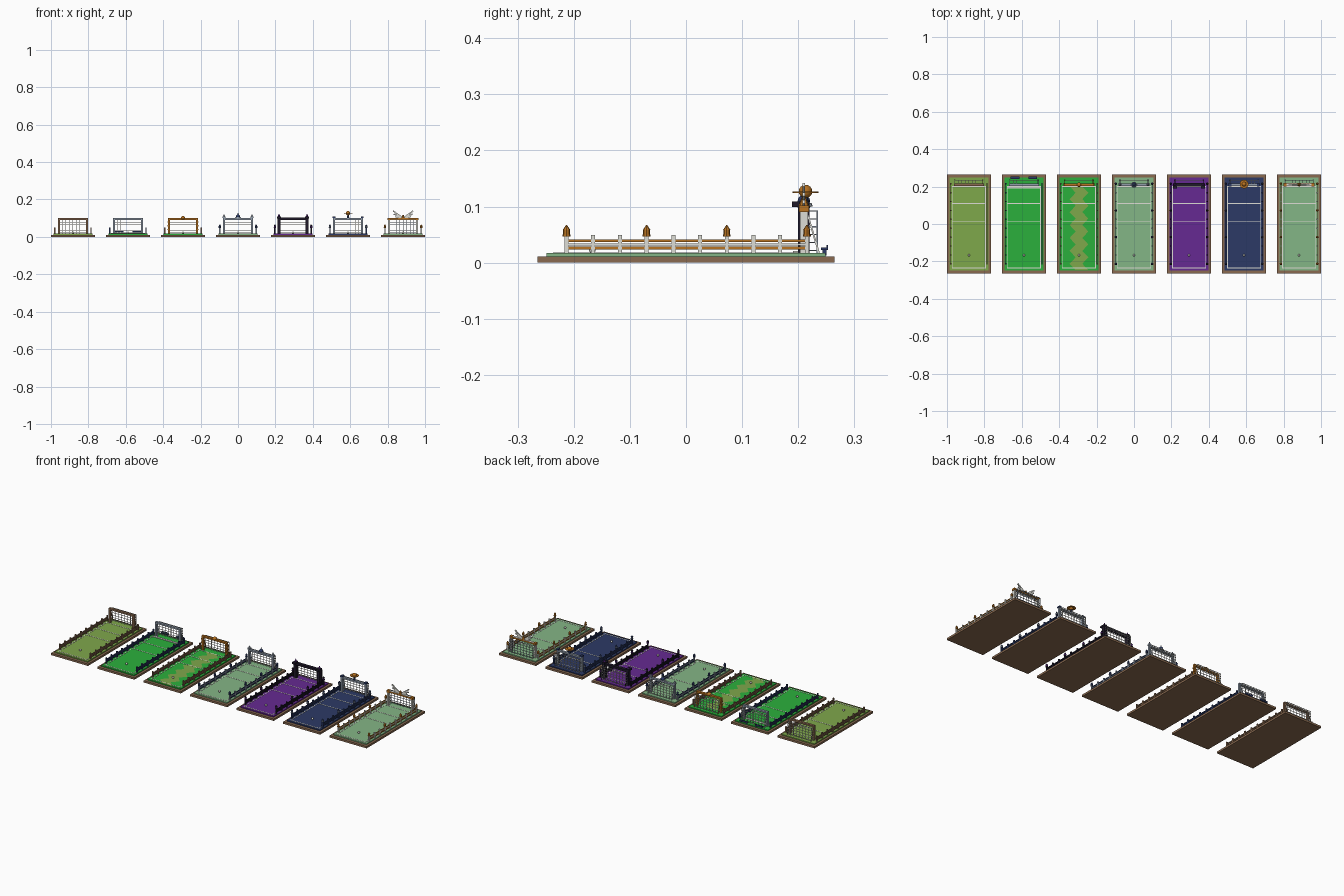
import bpy, bmesh, math
from mathutils import Matrix, Vector

if "Cube" in bpy.data.objects:
    bpy.data.objects.remove(bpy.data.objects["Cube"])

def lin(h):
    v = [int(h[i:i + 2], 16) / 255 for i in (0, 2, 4)]
    return [c / 12.92 if c <= 0.04045 else ((c + 0.055) / 1.055) ** 2.4 for c in v] + [1]

COL = dict(earth="8A6A50", light_green="7FA84B", bright_green="2BB03C", sage="84B686", purple="662A92",
           navy="2C3A66", orange="B87322", white="DEDED6", black="1E1828", steel="929DAB")
MATS = {}
for n, h in COL.items():
    m = bpy.data.materials.new(n)
    m.diffuse_color = lin(h)
    m.use_nodes = True
    m.node_tree.nodes["Principled BSDF"].inputs["Base Color"].default_value = m.diffuse_color
    MATS[n] = m

class Part:
    """Collects primitives into one object of one colour, offset by pitch centre x."""
    def __init__(self, name, mat, x0, smooth=False):
        self.name, self.mat, self.x0, self.smooth = name, mat, x0, smooth
        self.bm = bmesh.new()
    def box(self, x, y, z, sx, sy, sz, rot=None):
        M = Matrix.Translation((x, y, z)) @ (rot or Matrix()) @ Matrix.Diagonal((sx, sy, sz, 1))
        bmesh.ops.create_cube(self.bm, size=1, matrix=M)
        return self
    def beam(self, a, b, t):
        a, b = Vector(a), Vector(b)
        d = b - a
        c = (a + b) / 2
        return self.box(*c, t, t, d.length, d.to_track_quat('Z', 'Y').to_matrix().to_4x4())
    def cone(self, x, y, z0, z1, r0, r1, seg=8):
        bmesh.ops.create_cone(self.bm, cap_ends=True, segments=seg, radius1=r0, radius2=r1, depth=z1 - z0,
                              matrix=Matrix.Translation((x, y, (z0 + z1) / 2)))
        return self
    def ball(self, x, y, z, r, sz=1):
        bmesh.ops.create_uvsphere(self.bm, u_segments=14, v_segments=8, radius=r,
                                  matrix=Matrix.Translation((x, y, z)) @ Matrix.Diagonal((1, 1, sz, 1)))
        return self
    def done(self):
        me = bpy.data.meshes.new(self.name)
        bmesh.ops.recalc_face_normals(self.bm, faces=self.bm.faces)
        for f in self.bm.faces:
            f.smooth = self.smooth
        self.bm.to_mesh(me)
        self.bm.free()
        me.materials.append(MATS[self.mat])
        o = bpy.data.objects.new(self.name, me)
        o.location.x = self.x0
        bpy.context.collection.objects.link(o)
        return o

G = 0.017          # grass level
GY = 0.21          # goal line of the posts
HW = 0.075         # goal half width
FX = 0.097         # fence offset
posts_y = [-0.213 + i * 0.0476 for i in range(10)]

def pitch(i, x0, grass, goal, rail, post, lamp):
    n = f"pitch{i}_"
    Part(n + "base", "earth", x0).box(0, 0, 0.0055, 0.235, 0.53, 0.011).done()
    Part(n + "grass", grass, x0).box(0, 0, 0.014, 0.209, 0.498, 0.006).done()
    # painted lines
    p = Part(n + "lines", "white", x0)
    for y in (-0.235, 0.015, 0.11, 0.2):
        p.box(0, y, G + 0.0005, 0.182, 0.004, 0.001)
    for s in (-1, 1):
        p.box(s * 0.089, -0.0175, G + 0.0005, 0.004, 0.435, 0.001)
    p.done()
    Part(n + "ball", "white", x0, True).ball(0, -0.167, G + 0.006, 0.006).done()
    # side fences
    r, q = Part(n + "fence_rails", rail, x0), Part(n + "fence_posts", post, x0)
    for s in (-1, 1):
        for z, h in ((0.026, 0.005), (0.039, 0.004)):
            r.box(s * FX, 0, z, 0.004, 0.43, h)
        q.box(s * FX, 0, 0.0325, 0.003, 0.43, 0.004)
        for y in posts_y:
            q.box(s * FX, y, 0.033, 0.007, 0.007, 0.033)
    r.done()
    q.done()
    # fence lamps
    if lamp:
        a, b = Part(n + "lamp_bulbs", lamp, x0), Part(n + "lamp_poles", rail, x0)
        for s in (-1, 1):
            for y in posts_y[::3]:
                b.cone(s * FX, y, G, 0.049, 0.003, 0.003)
                b.cone(s * FX, y, 0.047, 0.05, 0.007, 0.007)
                a.cone(s * FX, y, 0.05, 0.058, 0.006, 0.006)
                b.cone(s * FX, y, 0.058, 0.067, 0.007, 0.001)
        a.done()
        b.done()
    # goal frame
    g = Part(n + "goal_frame", goal, x0)
    for s in (-1, 1):
        g.box(s * HW, GY, (G + 0.1) / 2, 0.01, 0.014, 0.1 - G)
        g.beam((s * HW, 0.217, 0.085), (s * HW, 0.237, G), 0.003)
    g.box(0, GY, 0.096, 0.16, 0.014, 0.009)
    g.done()
    # net: back grid, sides and top
    t, yb = Part(n + "goal_net", "white" if goal != "white" else "steel", x0), 0.234
    for k in range(9):
        x = -HW + k * HW / 4
        t.box(x, yb, (G + 0.092) / 2, 0.002, 0.002, 0.092 - G)
        t.box(x, 0.223, 0.092, 0.002, 0.022, 0.002)
    for k in range(6):
        z = 0.022 + k * 0.014
        t.box(0, yb, z, 2 * HW, 0.002, 0.002)
        for s in (-1, 1):
            t.box(s * HW, 0.225, z, 0.002, 0.02, 0.002)
    t.done()

XS = [(k - 3) * 0.2942 for k in range(7)]
SPEC = [("light_green", "earth", "earth", "earth", None),
        ("bright_green", "steel", "navy", "navy", None),
        ("bright_green", "orange", "earth", "earth", None),
        ("sage", "steel", "navy", "steel", "navy"),
        ("purple", "black", "black", "black", "purple"),
        ("navy", "steel", "navy", "navy", "steel"),
        ("sage", "white", "orange", "white", "orange")]
for k, s in enumerate(SPEC):
    pitch(k + 1, XS[k], *s)

# pitch 2: benches behind the goal and a plank on the goal line
b = Part("benches", "navy", XS[1])
for s in (-1, 1):
    b.box(s * 0.048, 0.247, 0.025, 0.046, 0.012, 0.004)
    b.box(s * 0.048, 0.252, 0.029, 0.046, 0.003, 0.006)
    for d in (-0.018, 0.018):
        b.box(s * 0.048 + d, 0.247, 0.019, 0.004, 0.007, 0.012)
b.done()
Part("goal_plank", "white", XS[1]).box(0, 0.197, G + 0.002, 0.18, 0.012, 0.003).done()

# pitch 3: zigzag path
bm = bmesh.new()
prev = None
for k in range(14):
    y, dx = -0.247 + k * 0.0345, 0.016 * (-1) ** k
    row = [bm.verts.new((dx + s * 0.034, y, G + 0.0007)) for s in (-1, 1)]
    if prev:
        bm.faces.new((prev[0], prev[1], row[1], row[0]))
    prev = row
me = bpy.data.meshes.new("zigzag_path")
bm.to_mesh(me)
bm.free()
me.materials.append(MATS["light_green"])
o = bpy.data.objects.new("zigzag_path", me)
o.location.x = XS[2]
bpy.context.collection.objects.link(o)
# pitch 3: crossbar knob and post knots
Part("crossbar_knob", "orange", XS[2], True).ball(0, GY, 0.102, 0.012, 0.8).done()
p = Part("post_knots", "orange", XS[2])
for s in (-1, 1):
    for z in (0.04, 0.06, 0.08):
        p.box(s * (HW + 0.004), GY, z, 0.008, 0.016, 0.007)
p.done()

# pitch 4: finials and central dome
p = Part("finials", "steel", XS[3])
for s in (-1, 1):
    p.box(s * HW, GY, 0.104, 0.014, 0.016, 0.008).cone(s * HW, GY, 0.108, 0.122, 0.007, 0.0005)
p.cone(0, GY, 0.1, 0.106, 0.016, 0.014, 12).cone(0, GY, 0.118, 0.132, 0.004, 0.0005)
p.done()
Part("crossbar_dome", "navy", XS[3], True).ball(0, GY, 0.11, 0.011).done()

# pitch 5: dark towers, thick lintel, purple tips
p, q = Part("towers", "black", XS[4]), Part("tower_tips", "purple", XS[4])
for s in (-1, 1):
    p.box(s * HW, GY, 0.063, 0.016, 0.02, 0.092).box(s * HW, 0.203, 0.104, 0.02, 0.028, 0.01)
    q.cone(s * HW, GY, 0.109, 0.123, 0.007, 0.001, 4)
p.box(0, GY, 0.098, 0.15, 0.018, 0.012).done()
q.done()

# pitch 6: ringed globe on the crossbar
Part("globe", "orange", XS[5], True).ball(0, 0.213, 0.127, 0.012).done()
Part("globe_ring", "orange", XS[5]).cone(0, 0.213, 0.1245, 0.1265, 0.023, 0.023, 24).done()
Part("globe_stand", "navy", XS[5]).cone(0, 0.213, 0.1, 0.117, 0.007, 0.004).done()
p = Part("post_caps", "navy", XS[5])
for s in (-1, 1):
    p.box(s * HW, GY, 0.104, 0.014, 0.018, 0.008)
p.done()

# pitch 7: feathered wings, gem and orange crossbar blocks
w, p = Part("wings", "white", XS[6]), Part("crossbar_trim", "orange", XS[6])
for s in (-1, 1):
    for ang, ln in ((36, 0.066), (24, 0.055), (12, 0.042)):
        a = math.radians(ang)
        w.box(s * ln / 2 * math.cos(a), GY, 0.1 + ln / 2 * math.sin(a), ln, 0.005, 0.007,
              Matrix.Rotation(-s * a, 4, 'Y'))
    p.box(s * HW, GY, 0.096, 0.016, 0.018, 0.012)
p.box(0, GY, 0.096, 0.15, 0.016, 0.008).cone(0, GY, 0.1, 0.118, 0.01, 0.003, 8).done()
w.done()
